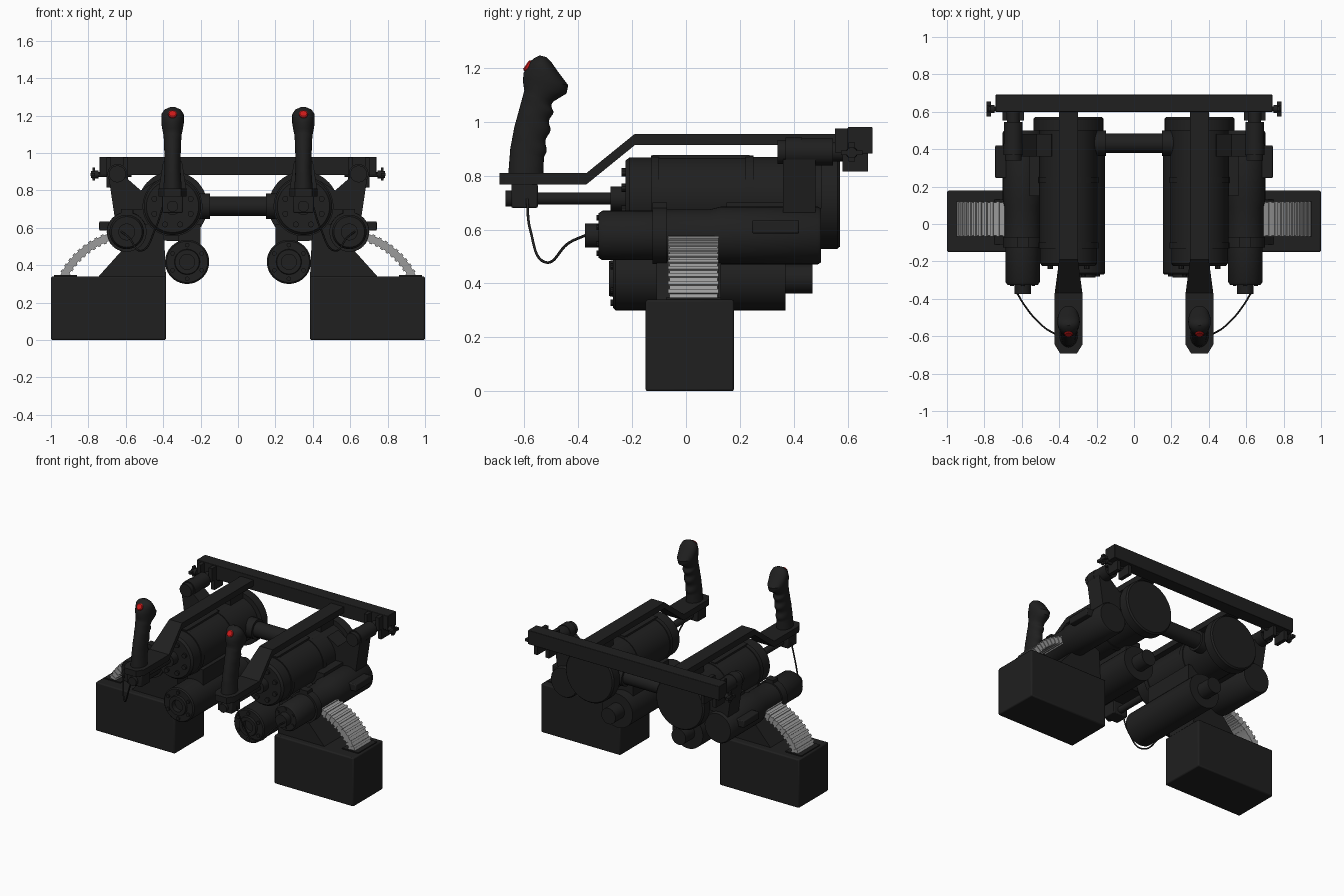
import bpy, bmesh, math
from mathutils import Vector


def material(name, c):
    m = bpy.data.materials.new(name)
    m.diffuse_color = (*c, 1)
    return m


BLACK = material("black", (0.014, 0.014, 0.014))
GREY = material("steel", (0.33, 0.33, 0.33))
RED = material("red", (0.6, 0.01, 0.01))


def finish(name, bm, mat=BLACK, mirror=True, bevel=0):
    bmesh.ops.recalc_face_normals(bm, faces=bm.faces)
    for f in bm.faces:
        f.smooth = True
    for e in bm.edges:
        e.smooth = len(e.link_faces) == 2 and e.calc_face_angle(0) < math.radians(35)
    me = bpy.data.meshes.new(name)
    bm.to_mesh(me)
    bm.free()
    me.materials.append(mat)
    ob = bpy.data.objects.new(name, me)
    bpy.context.collection.objects.link(ob)
    if bevel:
        b = ob.modifiers.new("bevel", 'BEVEL')
        b.width, b.segments = bevel, 2
    if mirror:
        m = ob.modifiers.new("mirror", 'MIRROR')
        m.use_mirror_merge = False
    return ob


def loft(bm, rings):
    rows = [[bm.verts.new(p) for p in r] for r in rings]
    n = len(rows[0])
    for a, b in zip(rows, rows[1:]):
        for i in range(n):
            bm.faces.new((a[i], a[(i + 1) % n], b[(i + 1) % n], b[i]))
    bm.faces.new(rows[0])
    bm.faces.new(rows[-1])


def add_lathe(bm, origin, axis, profile, n=40):
    o, w = Vector(origin), Vector(axis).normalized()
    u = w.cross(Vector((0.31, 0.2, 0.93))).normalized()
    v = w.cross(u)
    ang = [2 * math.pi * i / n for i in range(n)]
    loft(bm, [[o + w * t + (u * math.cos(a) + v * math.sin(a)) * r for a in ang]
              for t, r in profile])


def lathe(name, origin, axis, profile, n=40, mat=BLACK, mirror=True):
    bm = bmesh.new()
    add_lathe(bm, origin, axis, profile, n)
    return finish(name, bm, mat, mirror)


def add_box(bm, x0, x1, y0, y1, z0, z1):
    loft(bm, [[(x0, y0, z), (x1, y0, z), (x1, y1, z), (x0, y1, z)] for z in (z0, z1)])


def box(name, *d, mirror=True, bevel=0.0):
    bm = bmesh.new()
    add_box(bm, *d)
    return finish(name, bm, BLACK, mirror, bevel)


def bolts(name, cx, cz, y0, y1, ring, r, count):
    bm = bmesh.new()
    for i in range(count):
        a = 2 * math.pi * (i + 0.5) / count
        add_lathe(bm, (cx + ring * math.cos(a), 0, cz + ring * math.sin(a)),
                  (0, 1, 0), [(y0, r), (y1, r)], 10)
    finish(name, bm)


Y = (0, 1, 0)

# ammunition boxes and their sloped mounts
box("ammo_box", 0.385, 0.999, -0.15, 0.178, 0, 0.34, bevel=0.008)
bm = bmesh.new()
prof = [(0.385, 0.335), (0.75, 0.335), (0.62, 0.48), (0.53, 0.60), (0.40, 0.66)]
loft(bm, [[(x, y, z) for x, z in prof] for y in (-0.11, 0.13)])
finish("sloped_mount", bm)

# main body cylinder with hub, raised bands and rear flange
lathe("main_cylinder", (0.35, 0, 0.715), Y, [
    (-0.28, 0.045), (-0.225, 0.045), (-0.225, 0.14), (-0.21, 0.153), (-0.13, 0.153),
    (-0.13, 0.16), (-0.10, 0.16), (-0.10, 0.155), (0.22, 0.155), (0.22, 0.16),
    (0.25, 0.16), (0.25, 0.155), (0.50, 0.155), (0.50, 0.187), (0.562, 0.187),
    (0.572, 0.178)], 48)
bolts("main_face_bolts", 0.35, 0.715, -0.24, -0.2, 0.105, 0.016, 8)
box("top_rail", 0.31, 0.39, -0.125, 0.235, 0.84, 0.877)

# lower cylinder with recessed front ring, hub and bolts
lathe("lower_cylinder", (0.272, 0, 0.418), Y, [
    (-0.25, 0.04), (-0.285, 0.04), (-0.285, 0.065), (-0.27, 0.068), (-0.27, 0.11),
    (-0.262, 0.118), (0.37, 0.118), (0.37, 0.055), (0.47, 0.055)])
bolts("lower_face_bolts", 0.272, 0.418, -0.28, -0.25, 0.09, 0.012, 6)
box("lower_neck", 0.20, 0.32, -0.10, 0.30, 0.50, 0.62)

# outer barrel cylinder with collars and stepped nose
lathe("outer_cylinder", (0.595, 0, 0.578), Y, [
    (-0.375, 0.045), (-0.325, 0.045), (-0.325, 0.082), (-0.31, 0.092), (-0.125, 0.092),
    (-0.125, 0.106), (-0.07, 0.106), (-0.07, 0.097), (0.09, 0.097), (0.13, 0.107),
    (0.49, 0.107), (0.50, 0.10)])
bolts("nose_bolts", 0.595, 0.578, -0.332, -0.30, 0.066, 0.01, 6)
box("side_fin", 0.66, 0.742, 0.245, 0.42, 0.585, 0.635, bevel=0.006)
box("barrel_link", 0.43, 0.56, 0.15, 0.46, 0.60, 0.70)
box("collar_lug", 0.565, 0.625, -0.125, -0.07, 0.66, 0.70)

# ribbed feed chute, a curved run of links
bm = bmesh.new()
N = 23
p0, p1, p2 = Vector((0.62, 0, 0.57)), Vector((0.84, 0, 0.52)), Vector((0.935, 0, 0.335))
for i in range(N):
    t = (i + 0.5) / N
    p = p0 * (1 - t) ** 2 + p1 * 2 * t * (1 - t) + p2 * t * t
    d = ((p1 - p0) * (1 - t) + (p2 - p1) * t).normalized()
    nrm = Vector((-d.z, 0, d.x))
    h, hw, e = (0.026, 0.008, 0.0) if i % 2 else (0.019, 0.0115, 0.004)
    loft(bm, [[p + d * a * hw + nrm * b * h + Vector((0, y, 0))
               for a, b in ((-1, -1), (1, -1), (1, 1), (-1, 1))]
              for y in (-0.066 + e, 0.12 - e)])
finish("feed_chute", bm, GREY)
box("chute_socket", 0.86, 0.985, -0.075, 0.13, 0.335, 0.347)

# bar joining the two halves, with collars
lathe("joining_bar", (0, 0.432, 0.715), (1, 0, 0), [(-0.22, 0.052), (0.22, 0.052)], mirror=False)
lathe("bar_collar", (0, 0.432, 0.715), (1, 0, 0), [(0.15, 0.068), (0.25, 0.068)])

# rear cross beam and cranked handle arms
box("cross_beam", -0.74, 0.74, 0.60, 0.692, 0.882, 0.98, mirror=False, bevel=0.003)
bm = bmesh.new()
loft(bm, [[(0.35 - w, y, z - h), (0.35 + w, y, z - h), (0.35 + w, y, z + h), (0.35 - w, y, z + h)]
          for y, z, w, h in ((0.61, 0.934, 0.05, 0.021), (-0.19, 0.934, 0.05, 0.021),
                             (-0.37, 0.788, 0.074, 0.021), (-0.645, 0.788, 0.074, 0.021),
                             (-0.692, 0.788, 0.045, 0.021))])
finish("handle_arm", bm)
box("arm_saddle", 0.31, 0.39, 0.36, 0.50, 0.84, 0.92)

# block and rod below each handle
box("handle_block", 0.295, 0.405, -0.648, -0.55, 0.68, 0.77, bevel=0.006)
lathe("support_rod", (0.35, 0, 0.715), Y, [(-0.67, 0.03), (-0.64, 0.03), (-0.64, 0.023), (-0.22, 0.023)], 20)

# pistol grip lofted from tilted ellipses, with finger ripples
keys = [(-.66, .80, -.53, .80, .050), (-.652, .90, -.527, .87, .044), (-.637, .98, -.512, .95, .043),
        (-.615, 1.06, -.50, 1.02, .045), (-.60, 1.115, -.492, 1.075, .048),
        (-.605, 1.15, -.443, 1.105, .055), (-.603, 1.18, -.437, 1.135, .060),
        (-.58, 1.222, -.478, 1.19, .060), (-.56, 1.238, -.50, 1.222, .045),
        (-.542, 1.246, -.518, 1.24, .018)]
rings = []
for k, (a, b) in enumerate(zip(keys, keys[1:])):
    steps = 8 if k < 4 else 2
    for j in range(steps + (k == len(keys) - 2)):
        f = j / steps
        fy, fz, by, bz, w = (p + (q - p) * f for p, q in zip(a, b))
        if 1 <= k < 4:
            by += 0.006 * math.sin(2 * math.pi * f * 1.0)
        A, B = Vector((0.35, fy, fz)), Vector((0.35, by, bz))
        c, h = (A + B) / 2, (B - A) / 2
        rings.append([c + h * math.cos(t) + Vector((w * math.sin(t), 0, 0))
                      for t in (2 * math.pi * i / 28 for i in range(28))])
bm = bmesh.new()
loft(bm, rings)
finish("grip", bm)
lathe("trigger_button", (0.35, -0.583, 1.204), (0, -0.82, 0.57),
      [(-0.02, 0.023), (0.009, 0.023), (0.013, 0.018)], 20, RED)

# adjuster tube, its bracket, lugs and wing screw under each beam end
lathe("adjuster_tube", (0.645, 0, 0.888), Y, [
    (0.34, 0.025), (0.34, 0.045), (0.37, 0.045), (0.37, 0.053), (0.43, 0.053), (0.43, 0.05),
    (0.545, 0.05), (0.545, 0.035), (0.62, 0.035)], 28)
bm = bmesh.new()
prof = [(0.42, 0.74), (0.50, 0.68), (0.66, 0.66), (0.69, 0.86), (0.60, 0.87), (0.52, 0.80), (0.44, 0.85)]
loft(bm, [[(x, y, z) for x, z in prof] for y in (0.36, 0.48)])
finish("tube_bracket", bm)
bm = bmesh.new()
for x in (0.588, 0.678):
    add_box(bm, x, x + 0.026, 0.58, 0.675, 0.815, 0.90)
    add_box(bm, x, x + 0.026, 0.553, 0.61, 0.885, 0.975)
finish("beam_lugs", bm)
lathe("wing_screw", (0, 0.615, 0.885), (1, 0, 0),
      [(0.57, 0.014), (0.745, 0.014), (0.745, 0.022), (0.785, 0.02)], 16)
bm = bmesh.new()
add_box(bm, 0.764, 0.778, 0.603, 0.627, 0.852, 0.922)
add_box(bm, 0.764, 0.788, 0.575, 0.655, 0.876, 0.894)
finish("screw_wings", bm)

# hanging cables from handle block to barrel nose
for s in (1, -1):
    cu = bpy.data.curves.new("cable", 'CURVE')
    cu.dimensions, cu.bevel_depth, cu.bevel_resolution = '3D', 0.005, 2
    pts = [(0.40, -0.59, 0.72), (0.44, -0.578, 0.60), (0.515, -0.52, 0.478),
           (0.585, -0.435, 0.55), (0.625, -0.37, 0.58)]
    sp = cu.splines.new('BEZIER')
    sp.bezier_points.add(len(pts) - 1)
    for bp, (x, y, z) in zip(sp.bezier_points, pts):
        bp.co = (s * x, y, z)
        bp.handle_left_type = bp.handle_right_type = 'AUTO'
    cu.materials.append(BLACK)
    bpy.context.collection.objects.link(bpy.data.objects.new("cable", cu))
